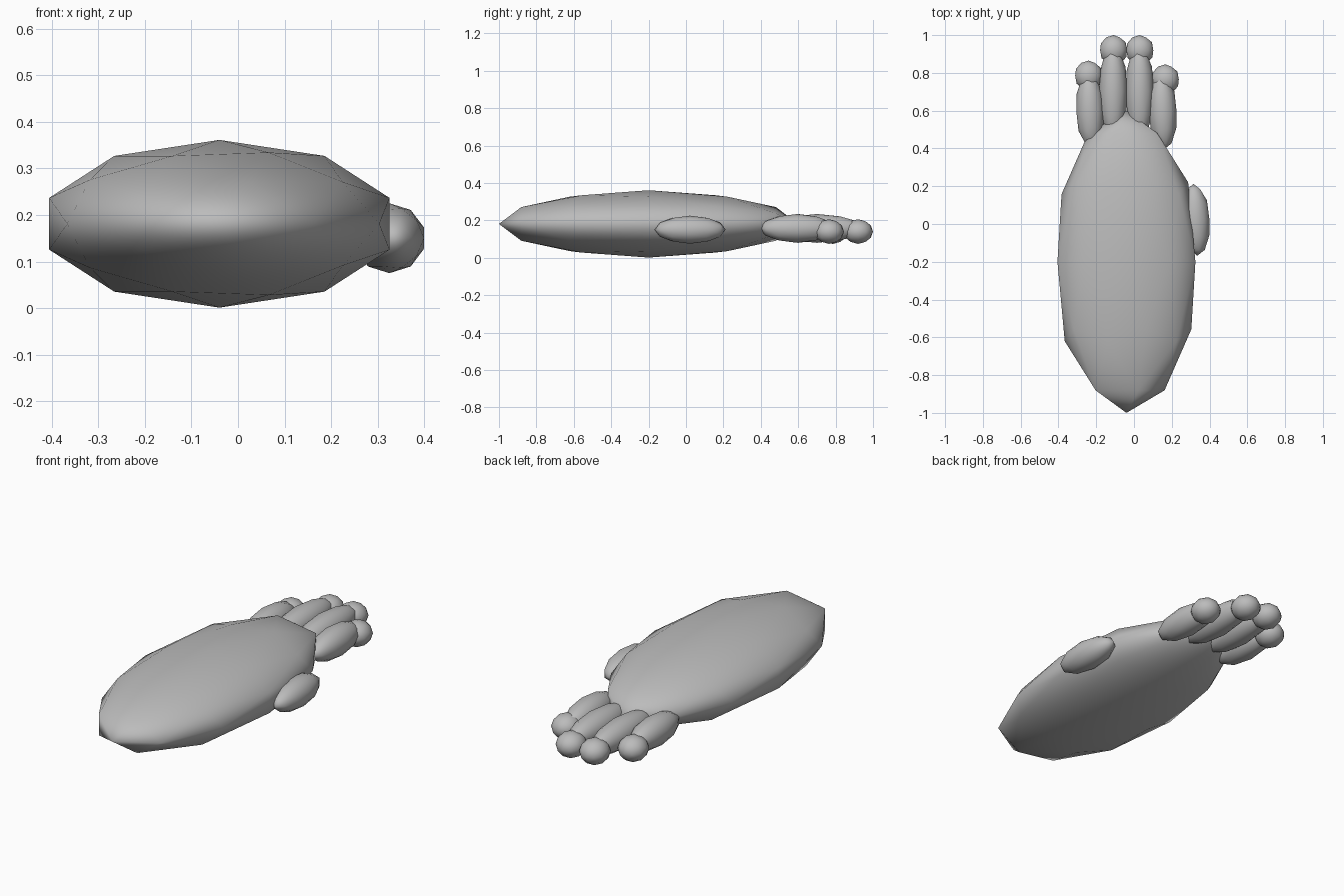
import bpy
from math import radians

cube = bpy.data.objects.get("Cube")
if cube:
    bpy.data.objects.remove(cube, do_unlink=True)

# Single plain grey colour
grey = bpy.data.materials.new("plain_grey")
grey.use_nodes = True
colour = (0.5, 0.5, 0.5, 1)
grey.diffuse_color = colour
grey.node_tree.nodes["Principled BSDF"].inputs["Base Color"].default_value = colour


def pod(name, centre, half_sizes, turn=0):
    """Low-poly smooth ellipsoid with its poles along y; half_sizes are x, y, z."""
    bpy.ops.mesh.primitive_ico_sphere_add(
        subdivisions=2, radius=1, location=centre,
        rotation=(radians(90), 0, radians(turn)))
    obj = bpy.context.object
    obj.name = name
    sx, sy, sz = half_sizes
    obj.scale = (sx, sz, sy)
    bpy.ops.object.shade_smooth()
    obj.data.materials.append(grey)
    return obj


# Palm and thumb
pod("palm", (-0.04, -0.2, 0.181), (0.384, 0.8, 0.18))
pod("thumb", (0.325, 0.022, 0.15), (0.078, 0.19, 0.075), 3)

# Fingers: x, finger centre y, half length, turn, fingertip x, fingertip y
fingers = {
    "outer_right": (-0.232, 0.6, 0.2, 2, -0.24, 0.785),
    "middle_right": (-0.11, 0.7, 0.25, 0, -0.108, 0.92),
    "middle_left": (0.03, 0.7, 0.25, 0, 0.031, 0.92),
    "outer_left": (0.152, 0.595, 0.2, 2, 0.166, 0.765),
}
for label, (x, y, half, turn, tip_x, tip_y) in fingers.items():
    pod(label + "_finger", (x, y, 0.157), (0.077, half, 0.077), turn)
    pod(label + "_fingertip", (tip_x, tip_y, 0.14), (0.075, 0.08, 0.066))
